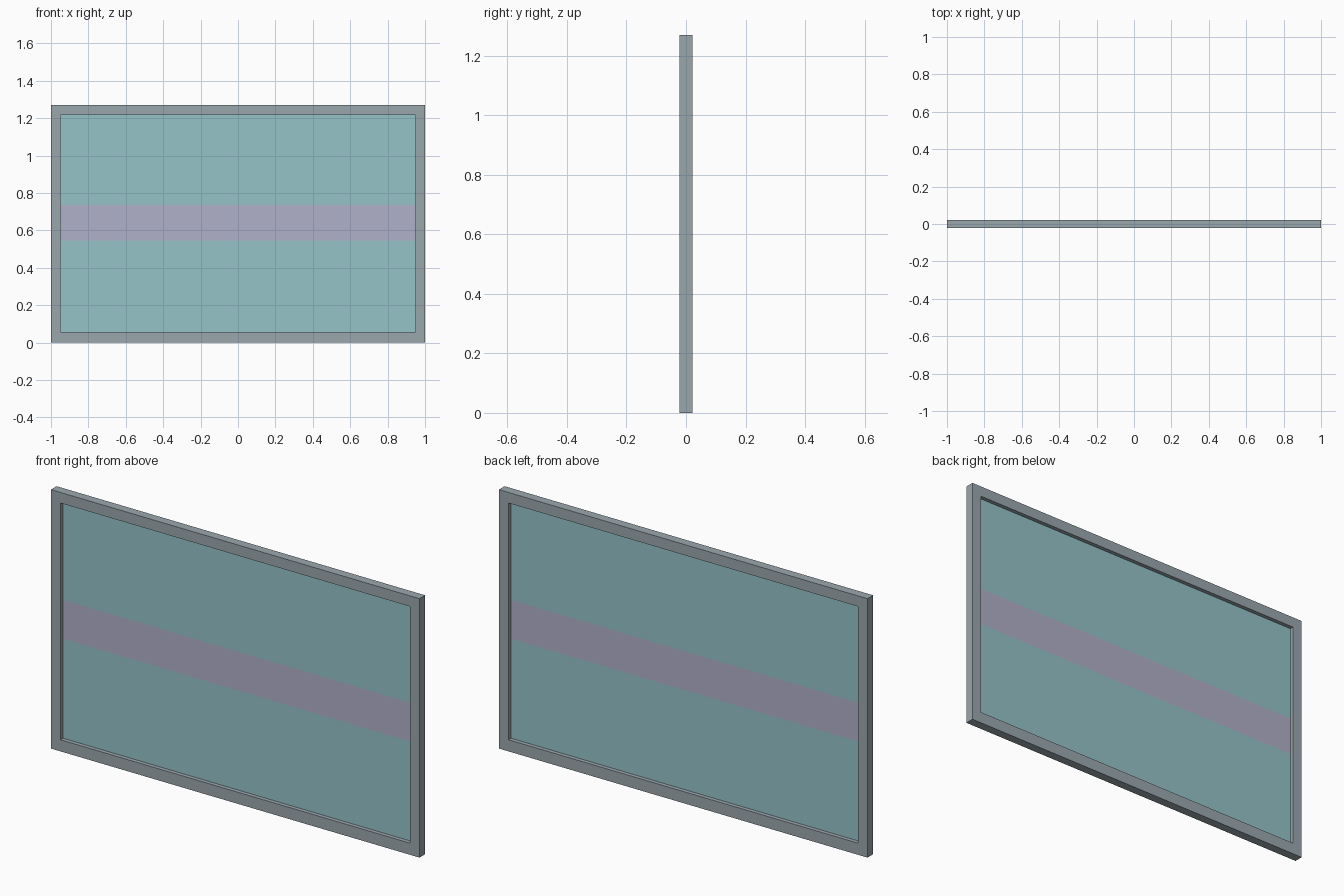
import bpy, bmesh

if "Cube" in bpy.data.objects:
    bpy.data.objects.remove(bpy.data.objects["Cube"])

def material(name, hex_colour):
    def lin(c):
        c /= 255
        return c / 12.92 if c <= 0.04045 else ((c + 0.055) / 1.055) ** 2.4
    m = bpy.data.materials.new(name)
    m.diffuse_color = [lin(int(hex_colour[i:i + 2], 16)) for i in (0, 2, 4)] + [1]
    m.use_nodes = True
    m.node_tree.nodes["Principled BSDF"].inputs["Base Color"].default_value = m.diffuse_color
    return m

def finish(name, bm, mats):
    bmesh.ops.recalc_face_normals(bm, faces=bm.faces)
    me = bpy.data.meshes.new(name)
    bm.to_mesh(me)
    bm.free()
    for m in mats:
        me.materials.append(m)
    ob = bpy.data.objects.new(name, me)
    bpy.context.collection.objects.link(ob)

def thicken(bm, depth):
    # extrude faces lying at y = -depth/2 straight back
    res = bmesh.ops.extrude_face_region(bm, geom=bm.faces[:], use_keep_orig=True)
    verts = [g for g in res["geom"] if isinstance(g, bmesh.types.BMVert)]
    bmesh.ops.translate(bm, verts=verts, vec=(0, depth, 0))

grey = material("frame grey", "9aa7ae")
teal = material("glass teal", "95c3c9")
lilac = material("band lilac", "b0b1c9")

HEIGHT, DEPTH, PANE = 1.27, 0.044, 0.004
IN_X, IN_LOW, IN_HIGH = 0.948, 0.057, 1.218

# Frame: rectangular ring extruded through its depth
bm = bmesh.new()
def loop(x, low, high):
    return [bm.verts.new((px, -DEPTH / 2, pz))
            for px, pz in ((-x, low), (x, low), (x, high), (-x, high))]
outer, inner = loop(1, 0, HEIGHT), loop(IN_X, IN_LOW, IN_HIGH)
for i in range(4):
    j = (i + 1) % 4
    bm.faces.new((outer[i], outer[j], inner[j], inner[i]))
thicken(bm, DEPTH)
finish("window_frame", bm, [grey])

# Glass pane: three strips, the middle one tinted as a band
bm = bmesh.new()
rows = [[bm.verts.new((x, -PANE / 2, z)) for x in (-IN_X, IN_X)]
        for z in (IN_LOW, 0.545, 0.735, IN_HIGH)]
for a, b in zip(rows, rows[1:]):
    bm.faces.new((a[0], a[1], b[1], b[0]))
thicken(bm, PANE)
for f in bm.faces:
    f.material_index = int(0.6 < f.calc_center_median().z < 0.7 and abs(f.normal.x) < 0.5)
finish("glass_pane", bm, [teal, lilac])
